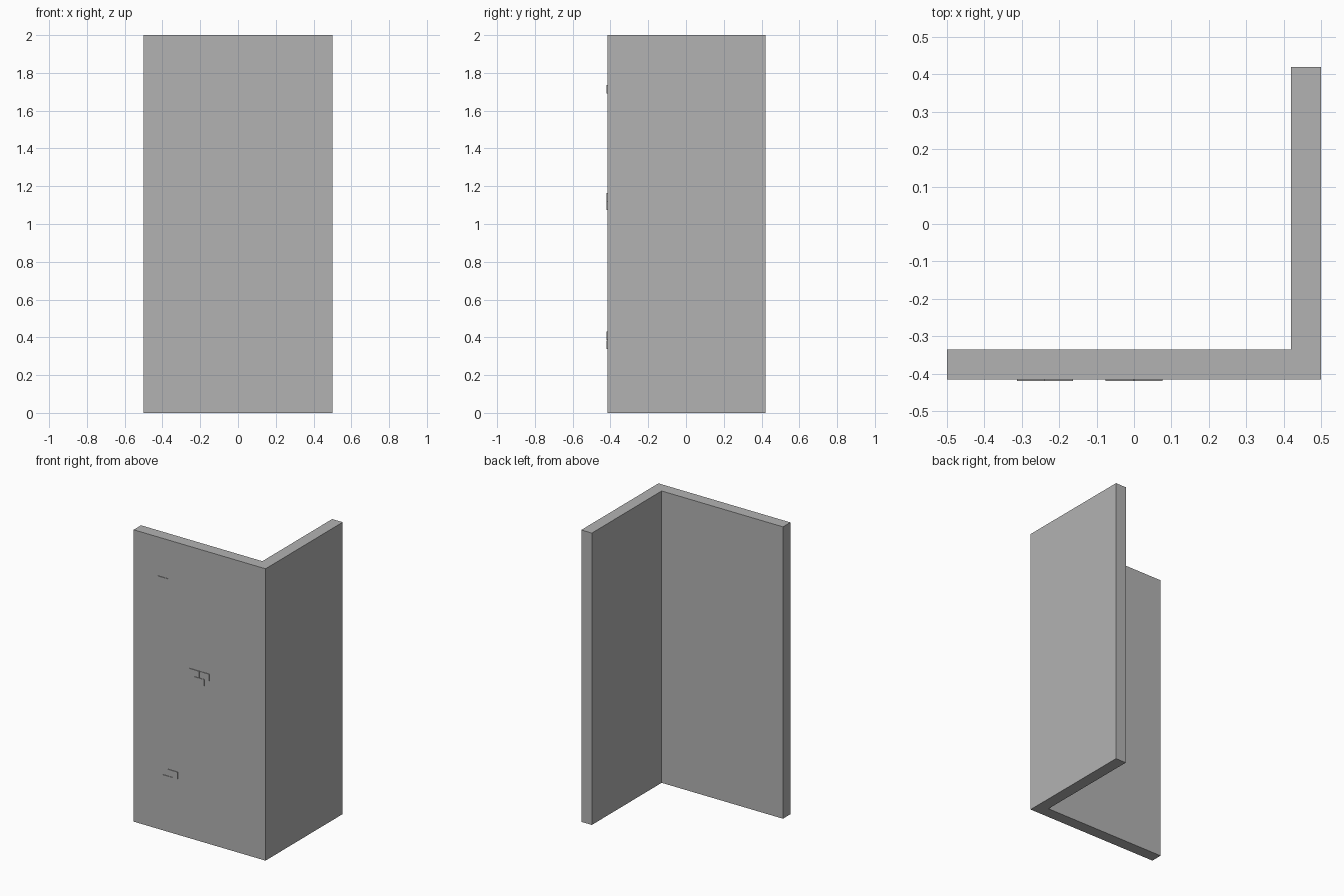
import bpy
import bmesh

cube = bpy.data.objects.get("Cube")
if cube:
    bpy.data.objects.remove(cube, do_unlink=True)

FRONT, BACK = -0.416, 0.42
THICK, HEIGHT = 0.08, 2.0

grey = bpy.data.materials.new("plaster_grey")
grey.use_nodes = True
tone = (0.45, 0.45, 0.45, 1)
grey.diffuse_color = tone
grey.node_tree.nodes["Principled BSDF"].inputs["Base Color"].default_value = tone


def extrude_outline(name, outline, z0, z1):
    """Raise a flat outline into a solid between two heights."""
    bm = bmesh.new()
    face = bm.faces.new([bm.verts.new((x, y, z0)) for x, y in outline])
    result = bmesh.ops.extrude_face_region(bm, geom=[face])
    top = [v for v in result["geom"] if isinstance(v, bmesh.types.BMVert)]
    bmesh.ops.translate(bm, verts=top, vec=(0, 0, z1 - z0))
    bmesh.ops.recalc_face_normals(bm, faces=bm.faces)
    mesh = bpy.data.meshes.new(name)
    bm.to_mesh(mesh)
    bm.free()
    mesh.materials.append(grey)
    obj = bpy.data.objects.new(name, mesh)
    bpy.context.collection.objects.link(obj)
    return obj


# Corner wall: one L-shaped slab
inner_x, inner_y = 0.5 - THICK, FRONT + THICK
extrude_outline("corner_wall", [
    (-0.5, FRONT), (0.5, FRONT), (0.5, BACK),
    (inner_x, BACK), (inner_x, inner_y), (-0.5, inner_y)], 0, HEIGHT)

# Exposed bricks: shallow plates on the front, given by left edge and base
BRICK_W, BRICK_H, PROUD = 0.075, 0.045, 0.004
bricks = {
    "upper_brick": (-0.313, 1.69),
    "middle_brick_right": (-0.076, 1.12),
    "middle_brick_left": (0.001, 1.12),
    "middle_brick_low": (-0.038, 1.073),
    "lower_brick_top": (-0.238, 0.385),
    "lower_brick_base": (-0.275, 0.338),
}
for name, (x, z) in bricks.items():
    y0, y1 = FRONT - PROUD, FRONT + PROUD
    extrude_outline(name, [(x, y0), (x + BRICK_W, y0),
                           (x + BRICK_W, y1), (x, y1)], z, z + BRICK_H)
